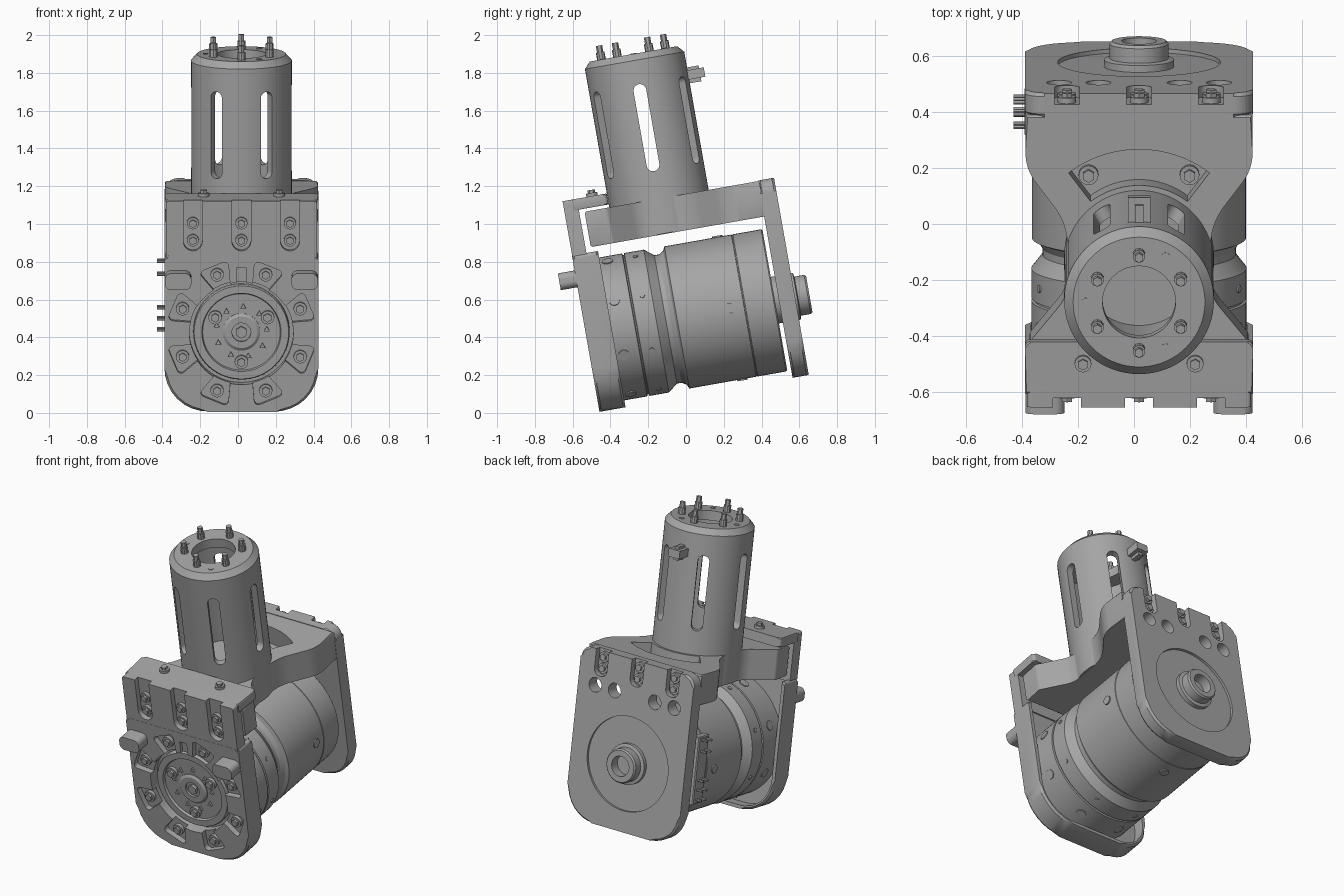
import bpy, bmesh
from math import sin, cos, pi, radians
from mathutils import Matrix, Vector

cube = bpy.data.objects.get("Cube")
if cube:
    bpy.data.objects.remove(cube)

# Everything is laid out upright, then leaned back about x
LEAN = Matrix.Translation((0.018, 0, 0)) @ Matrix.Rotation(radians(10), 4, 'X')
AXIS = 0.506          # height of the motor axis
TUBE = 0.056          # depth position of the tube axis

grey = bpy.data.materials.new("machined_grey")
grey.use_nodes = True
grey.diffuse_color = (0.38, 0.38, 0.38, 1)
grey.node_tree.nodes["Principled BSDF"].inputs["Base Color"].default_value = (0.38, 0.38, 0.38, 1)


def finish(name, bm):
    bmesh.ops.recalc_face_normals(bm, faces=bm.faces)
    mesh = bpy.data.meshes.new(name)
    bm.to_mesh(mesh)
    bm.free()
    mesh.transform(LEAN)
    mesh.materials.append(grey)
    ob = bpy.data.objects.new(name, mesh)
    bpy.context.scene.collection.objects.link(ob)
    return ob


def rounded(corners, steps=8):
    """Outline from (u, v, radius) corners, each rounded off."""
    out = []
    for i, (u, v, r) in enumerate(corners):
        p = Vector((u, v))
        if r == 0:
            out.append(p)
            continue
        before = (Vector(corners[i - 1][:2]) - p).normalized()
        after = (Vector(corners[(i + 1) % len(corners)][:2]) - p).normalized()
        a, b = p + before * r, p + after * r
        for k in range(steps + 1):
            t = k / steps
            # rational quadratic gives a circular corner
            w = cos((pi - before.angle(after)) / 2)
            c = [(1 - t) ** 2, 2 * w * t * (1 - t), t * t]
            out.append((a * c[0] + p * c[1] + b * c[2]) / sum(c))
    return out


def rect(u0, u1, v0, v1, low=0, high=0):
    return rounded([(u0, v0, low), (u1, v0, low), (u1, v1, high), (u0, v1, high)])


def circle(u, v, r, n=64):
    return [Vector((u + r * cos(2 * pi * k / n), v + r * sin(2 * pi * k / n))) for k in range(n)]


def prism(name, outline, axis, lo, hi, bevel=0):
    """Extrude an outline along depth ('y'), height ('z') or width ('x')."""
    place = {'y': lambda u, v, w: (u, w, v), 'z': lambda u, v, w: (u, v, w),
             'x': lambda u, v, w: (w, u, v)}[axis]
    bm = bmesh.new()
    rings = [[bm.verts.new(place(p[0], p[1], w)) for p in outline] for w in (lo, hi)]
    caps = [bm.faces.new(r) for r in rings]
    n = len(outline)
    for i in range(n):
        j = (i + 1) % n
        bm.faces.new((rings[0][i], rings[0][j], rings[1][j], rings[1][i]))
    if bevel:
        edges = [e for f in caps for e in f.edges]
        bmesh.ops.bevel(bm, geom=edges, offset=bevel, segments=1, affect='EDGES')
    return finish(name, bm)


def lathe(name, profile, centre, axis, steps=72):
    """Turn (radius, position) points about a depth or height axis."""
    bm = bmesh.new()
    c = Vector(centre)
    direction = Vector((0, 1, 0)) if axis == 'y' else Vector((0, 0, 1))
    vs = [bm.verts.new(c + Vector((r, 0, 0)) + direction * p) for r, p in profile]
    es = [bm.edges.new(pair) for pair in zip(vs, vs[1:])]
    bmesh.ops.spin(bm, geom=vs + es, cent=c, axis=direction, angle=2 * pi, steps=steps)
    bmesh.ops.remove_doubles(bm, verts=bm.verts, dist=0.0005)
    return finish(name, bm)


def pegs(name, items):
    """Many small cylinders: (base point, direction, radius, length, sides)."""
    bm = bmesh.new()
    for base, d, r, length, sides in items:
        d = Vector(d).normalized()
        m = Matrix.Translation(Vector(base) + d * length / 2) @ d.to_track_quat('Z', 'Y').to_matrix().to_4x4()
        bmesh.ops.create_cone(bm, cap_ends=True, segments=sides, radius1=r, radius2=r, depth=length, matrix=m)
    return finish(name, bm)


def screws(name, points, d, r=0.03, length=0.03):
    items = []
    for p in points:
        items += [(p, d, r, length * 0.6, 16), (p, d, r * 0.65, length, 6)]
    return pegs(name, items)


def cut(target, cutters):
    for c in cutters:
        c.hide_render = True
        mod = target.modifiers.new("cut", 'BOOLEAN')
        mod.operation, mod.object, mod.solver = 'DIFFERENCE', c, 'EXACT'
    dg = bpy.context.evaluated_depsgraph_get()
    dg.update()
    mesh = bpy.data.meshes.new_from_object(target.evaluated_get(dg))
    target.modifiers.clear()
    target.data = mesh
    for c in cutters:
        bpy.data.objects.remove(c)


def ring(radius, count, start=0):
    return [(radius * cos(start + 2 * pi * k / count), radius * sin(start + 2 * pi * k / count))
            for k in range(count)]


COLUMNS = (-0.257, 0, 0.257)
EIGHTH = pi / 8

# Front plate: a tray round the gearbox with a thinner upper half
front = prism("front_plate", rect(-0.407, 0.407, 0.085, 0.925, 0.23, 0.02), 'y', -0.45, -0.31, 0.012)
cuts = [prism("cutter", rect(-0.385, 0.385, 0.107, 1.0, 0.21), 'y', -0.38, -0.2),
        prism("cutter", circle(0, AXIS, 0.275), 'y', -0.6, -0.2),
        prism("cutter", rect(-0.025, 0.025, 0.75, 0.86), 'y', -0.6, -0.43)]
for k in range(8):
    t = EIGHTH + k * pi / 4
    pad = rounded([(0.265, -0.045, 0), (0.39, -0.085, 0.03), (0.39, 0.085, 0.03), (0.265, 0.045, 0)], 5)
    pad = [(p[0] * cos(t) - p[1] * sin(t), AXIS + p[0] * sin(t) + p[1] * cos(t)) for p in pad]
    cuts.append(prism("cutter", pad, 'y', -0.6, -0.415))
cut(front, cuts)
upper = prism("front_plate_upper", rect(-0.4, 0.4, 0.915, 1.217, 0, 0.015), 'y', -0.449, -0.372)
cut(upper, [prism("cutter", rect(x - 0.05, x + 0.05, 0.95, 1.3, 0.0499), 'y', -0.6, -0.415) for x in COLUMNS])
prism("front_top_flange", rect(-0.407, 0.407, -0.4, -0.212, 0, 0.02), 'z', 1.158, 1.217, 0.006)
screws("flange_screws", [(x, -0.29, 1.21) for x in (-0.2, 0.2)], (0, 0, 1), 0.03, 0.04)
screws("front_upper_screws", [(x, -0.414, h) for x in COLUMNS for h in (1.003, 1.095)], (0, -1, 0), 0.032, 0.035)
screws("front_pad_screws", [(x, -0.414, AXIS + h) for x, h in ring(0.337, 8, EIGHTH)], (0, -1, 0), 0.035, 0.035)
for side in (-1, 1):
    tab = [(side * u, v) for u, v in rect(0, 0.14, 0.755, 0.845, 0.035, 0.035)]
    prism("front_side_tab", [(u + side * 0.265, v) for u, v in tab], 'y', -0.54, -0.4)

# Output disc with its screws and hub
lathe("output_disc", [(0, -0.40), (0.205, -0.40), (0.21, -0.415), (0.25, -0.415), (0.255, -0.405), (0.255, -0.36)],
      (0, 0, AXIS), 'y')
lathe("output_hub", [(0.1, -0.39), (0.1, -0.405), (0.085, -0.415), (0.05, -0.415), (0.05, -0.402), (0, -0.402)],
      (0, 0, AXIS), 'y', 32)
screws("disc_screws", [(x, -0.399, AXIS + h) for x, h in ring(0.16, 3, pi / 6)], (0, -1, 0), 0.036, 0.035)
pegs("disc_studs", [((x, -0.399, AXIS + h), (0, -1, 0), 0.018, 0.012, 3) for x, h in ring(0.135, 9, 0.1)])
pegs("hub_bolt", [((0, -0.4, AXIS), (0, -1, 0), 0.032, 0.02, 6)])

# Gearbox and motor body on one axis
lathe("gearbox_and_motor", [
    (0, -0.375), (0.384, -0.375), (0.384, -0.187), (0.374, -0.184), (0.374, -0.178), (0.384, -0.175),
    (0.384, -0.07), (0.372, -0.055), (0.345, -0.02), (0.345, 0.005), (0.36, 0.03), (0.382, 0.04),
    (0.382, 0.4), (0.379, 0.402), (0.379, 0.406), (0.382, 0.408), (0.382, 0.56), (0.375, 0.567), (0, 0.567)],
    (0, 0, AXIS), 'y', 96)
radial = []
for a, count, r, start in ((-0.27, 8, 0.03, EIGHTH), (-0.12, 8, 0.014, EIGHTH), (0.325, 4, 0.028, 0)):
    for x, h in ring(0.375, count, start):
        radial.append(((x, a, AXIS + h), (x, 0, h), r, 0.014, 12))
pegs("body_side_screws", radial)

# Cable connector on the motor flank
prism("connector_block", rect(0.45, 0.555, 0.33, 0.75), 'x', -0.408, -0.36, 0.006)
pegs("connector_pins", [((-0.4, a, h), (-1, 0, 0), 0.008, 0.048, 6)
                        for a in (0.48, 0.525) for h in (0.36, 0.42, 0.48, 0.66, 0.73)])

# Back plate with recess, screw channels and holes
back = prism("back_plate", rect(-0.407, 0.407, 0.085, 1.145, 0.2, 0.07), 'y', 0.588, 0.675, 0.012)
cuts = [prism("cutter", circle(0, AXIS, 0.29), 'y', 0.66, 0.8)]
cuts += [prism("cutter", rect(x - 0.045, x + 0.045, 0.985, 1.3, 0.04), 'y', 0.635, 0.8) for x in COLUMNS]
cuts += [prism("cutter", circle(x, 0.925, 0.045, 24), 'y', 0.5, 0.8) for x in (-0.285, -0.145, 0.145, 0.285)]
cut(back, cuts)
screws("back_screws", [(x, 0.634, h) for x in COLUMNS for h in (1.03, 1.1)], (0, 1, 0), 0.033, 0.035)
lathe("rear_shaft", [(0.125, 0.56), (0.125, 0.685), (0.105, 0.69), (0.105, 0.742), (0.097, 0.752),
                     (0.062, 0.752), (0.062, 0.69), (0, 0.69)], (0, 0, AXIS), 'y', 48)

# Yoke arm joining both plates beneath the tube
half = [(0.39, -0.344, 0), (0.39, -0.225, 0.01), (0.255, -0.06, 0.05), (0.255, 0.2, 0.08),
        (0.405, 0.40, 0.06), (0.405, 0.595, 0)]
arm = prism("yoke_arm", rounded(half + [(-x, a, r) for x, a, r in reversed(half)]), 'z', 0.952, 1.142, 0.008)
kidney = [(r * cos(t), TUBE + r * sin(t)) for r, sweep in ((0.285, 1), (0.415, -1))
          for t in [pi / 2 + sweep * (k / 12 - 1) * 0.65 for k in range(25)]]
cut(arm, [prism("cutter", kidney, 'z', 1.02, 1.3)])
screws("yoke_screws", [(x, 0.36, 1.015) for x in (-0.18, 0.18)], (0, 0, 1), 0.035, 0.05)

# Slotted tube
tube = lathe("slotted_tube", [
    (0, 0.955), (0.267, 0.955), (0.267, 1.885), (0.235, 1.92), (0.13, 1.92), (0.13, 1.86),
    (0.222, 1.86), (0.222, 1.0), (0, 1.0)], (0, TUBE, 0), 'z')
cuts = []
for k in range(3):
    slot = prism("cutter", rect(-0.034, 0.034, 1.29, 1.757, 0.0339, 0.0339), 'y', -0.5, 0.5)
    spin = Matrix.Translation((0, TUBE, 0)) @ Matrix.Rotation(pi / 2 + k * pi / 3, 4, 'Z')
    slot.data.transform(LEAN @ spin @ LEAN.inverted())
    cuts.append(slot)
cut(tube, cuts)
pegs("tube_end_screws", [((x, TUBE + a, 1.91), (0, 0, 1), r, length, n) for x, a in ring(0.172, 6, pi / 6)
                         for r, length, n in ((0.023, 0.05, 10), (0.017, 0.085, 6))])
pegs("tube_end_dowels", [((x, TUBE + a, 1.915), (0, 0, 1), 0.016, 0.008, 6) for x, a in ring(0.19, 3, pi / 3)])
prism("tube_rear_tab", rect(-0.04, 0.04, 0.29, 0.41), 'z', 1.735, 1.785)
prism("tube_rear_tab_rib", rect(-0.015, 0.015, 0.29, 0.385), 'z', 1.715, 1.8)

# Smooth the round walls and keep the machined edges crisp
for ob in bpy.context.scene.objects:
    if ob.type == 'MESH' and ob.data.materials and ob.data.materials[0] == grey:
        ob.data.polygons.foreach_set("use_smooth", [True] * len(ob.data.polygons))
        ob.data.set_sharp_from_angle(angle=radians(30))
